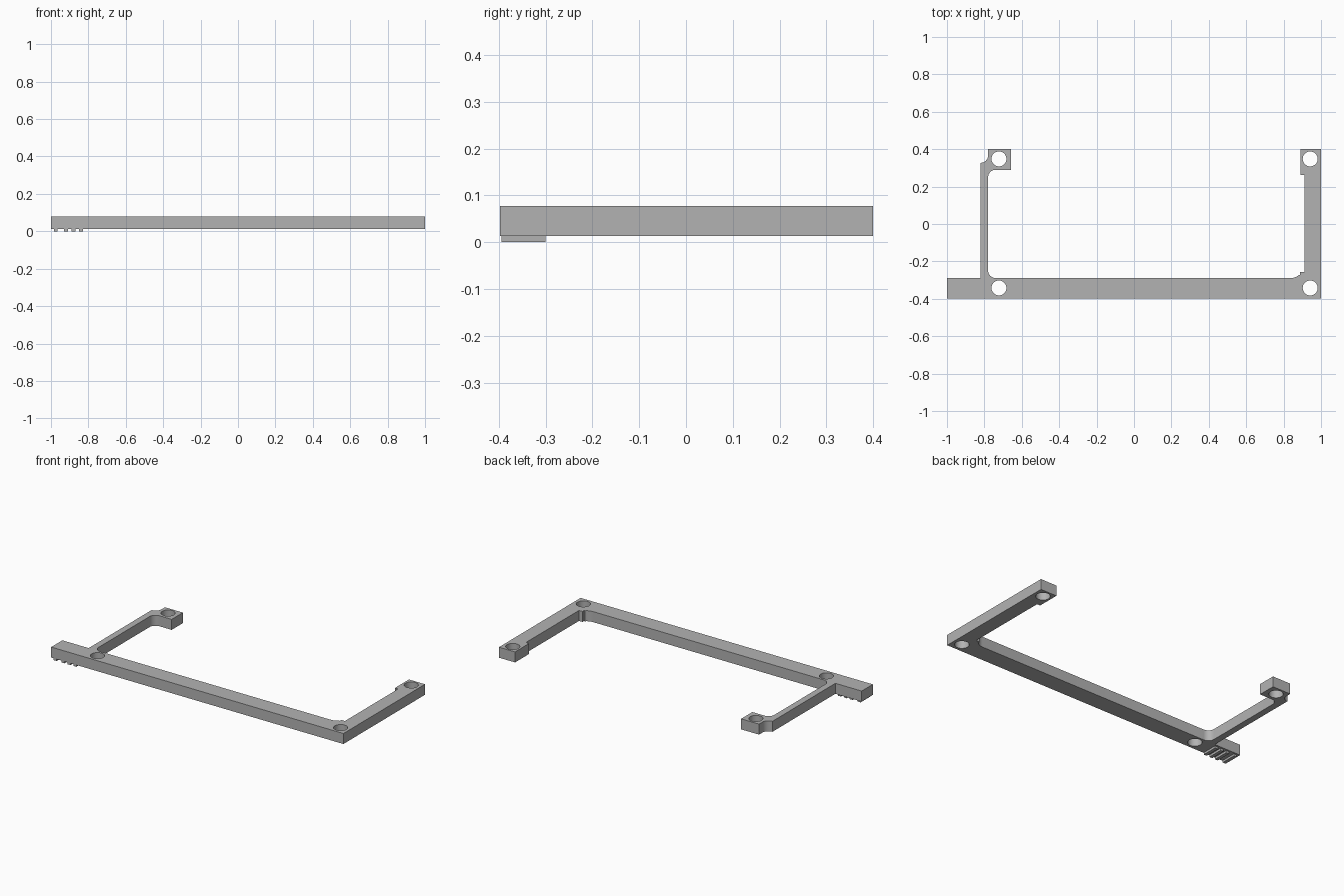
import bpy
import math

cube = bpy.data.objects.get("Cube")
if cube:
    bpy.data.objects.remove(cube, do_unlink=True)

BOTTOM, TOP = 0.013, 0.078

grey = bpy.data.materials.new("plain grey")
grey.use_nodes = True
grey.diffuse_color = (0.45, 0.45, 0.45, 1)
grey.node_tree.nodes["Principled BSDF"].inputs["Base Color"].default_value = (0.45, 0.45, 0.45, 1)


def arc(cx, cy, r, start, end, steps=8):
    """Points along an arc, angles in degrees."""
    angles = [math.radians(start + (end - start) * i / steps) for i in range(steps + 1)]
    return [(cx + r * math.cos(a), cy + r * math.sin(a)) for a in angles]


def plate(name, loops, z0, z1):
    """Flat plate from closed loops; inner loops become holes."""
    curve = bpy.data.curves.new(name, "CURVE")
    curve.dimensions = "2D"
    curve.fill_mode = "BOTH"
    curve.extrude = (z1 - z0) / 2
    for loop in loops:
        spline = curve.splines.new("POLY")
        spline.points.add(len(loop) - 1)
        for point, (x, y) in zip(spline.points, loop):
            point.co = (x, y, 0, 1)
        spline.use_cyclic_u = True
    obj = bpy.data.objects.new(name, curve)
    bpy.context.collection.objects.link(obj)
    obj.location.z = (z0 + z1) / 2
    bpy.ops.object.select_all(action="DESELECT")
    bpy.context.view_layer.objects.active = obj
    obj.select_set(True)
    bpy.ops.object.convert(target="MESH")
    obj = bpy.context.object
    obj.name = name
    obj.data.materials.clear()
    obj.data.materials.append(grey)
    bpy.ops.object.shade_smooth_by_angle(angle=math.radians(30))
    return obj


# Frame outline: long front beam, thick left arm, thin right arm with end pad
outline = [(-1, -0.398), (1, -0.398), (1, 0.4), (0.89, 0.4), (0.89, 0.262),
           (0.912, 0.262), (0.912, -0.257), (0.888, -0.257)]
outline += [(0.888, -0.272)] + arc(0.84, -0.229, 0.06, -45, -90, 5)
outline += arc(-0.74, -0.249, 0.04, 270, 180)
outline += arc(-0.74, 0.25, 0.04, 180, 90)
outline += [(-0.657, 0.29), (-0.657, 0.4), (-0.78, 0.4)]
outline += arc(-0.82, 0.367, 0.04, 0, -90)
outline += [(-0.82, -0.289), (-1, -0.289)]

# Screw holes at the four corners
holes = [arc(x, y, 0.04, 0, 360 * 31 / 32, 31)
         for x in (-0.722, 0.942) for y in (-0.342, 0.348)]

plate("bracket_frame", [outline] + holes, BOTTOM, TOP)

# Small raised ribs under the overhanging beam end
for i, x in enumerate((-0.975, -0.92, -0.88, -0.84)):
    w = 0.01
    rib = [(x - w, -0.395), (x + w, -0.395), (x + w, -0.3), (x - w, -0.3)]
    plate(f"underside_rib_{i + 1}", [rib], 0, BOTTOM)
